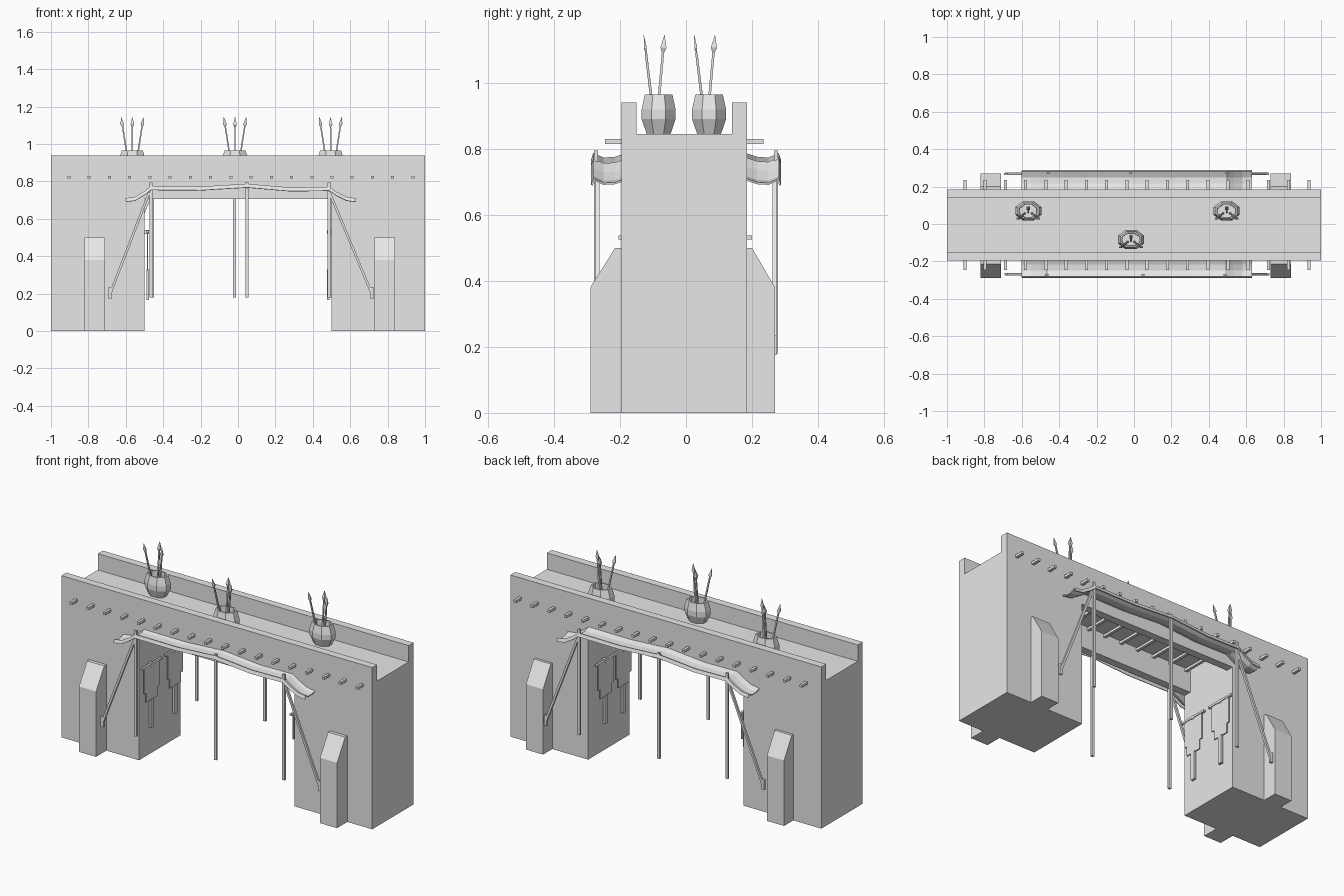
import bpy, bmesh, math
from mathutils import Vector, Matrix

old = bpy.data.objects.get("Cube")
if old:
    bpy.data.objects.remove(old, do_unlink=True)

stone = bpy.data.materials.new("plain grey")
stone.use_nodes = True
stone.diffuse_color = (0.8, 0.8, 0.8, 1)
stone.node_tree.nodes["Principled BSDF"].inputs["Base Color"].default_value = (0.8, 0.8, 0.8, 1)


def finish(name, bm, recalc=True):
    if recalc:
        bmesh.ops.recalc_face_normals(bm, faces=bm.faces[:])
    mesh = bpy.data.meshes.new(name)
    bm.to_mesh(mesh)
    bm.free()
    mesh.materials.append(stone)
    obj = bpy.data.objects.new(name, mesh)
    bpy.context.collection.objects.link(obj)
    return obj


def prism(name, outline, axis, lo, hi):
    """Extrude an outline of (horizontal, z) points along x or y."""
    bm = bmesh.new()
    place = (lambda p, d: (d, p[0], p[1])) if axis == "x" else (lambda p, d: (p[0], d, p[1]))
    face = bm.faces.new([bm.verts.new(place(p, lo)) for p in outline])
    out = bmesh.ops.extrude_face_region(bm, geom=[face])
    shift = Vector((hi - lo, 0, 0) if axis == "x" else (0, hi - lo, 0))
    bmesh.ops.translate(bm, vec=shift, verts=[v for v in out["geom"] if isinstance(v, bmesh.types.BMVert)])
    return finish(name, bm)


def box(name, x, y, z):
    return prism(name, [(x[0], z[0]), (x[1], z[0]), (x[1], z[1]), (x[0], z[1])], "y", *y)


def rod(name, a, b, r1, r2, sides=4, flat=1):
    """Tapered stick from a to b; flat squashes its depth."""
    a, b = Vector(a), Vector(b)
    bm = bmesh.new()
    bmesh.ops.create_cone(bm, cap_ends=True, segments=sides, radius1=r1, radius2=r2, depth=(b - a).length)
    bmesh.ops.rotate(bm, verts=bm.verts, matrix=Matrix.Rotation(math.pi / sides, 3, "Z"))
    bmesh.ops.scale(bm, vec=(1, flat, 1), verts=bm.verts)
    turn = Vector((0, 0, 1)).rotation_difference(b - a).to_matrix().to_4x4()
    bm.transform(Matrix.Translation((a + b) / 2) @ turn)
    return finish(name, bm)


# Bridge: two arched side walls, two leg cores, thin deck
arch = [(-1, 0), (-0.5, 0), (-0.5, 0.705), (0.5, 0.705), (0.5, 0), (1, 0), (1, 0.94), (-1, 0.94)]
prism("front_wall", arch, "y", -0.195, -0.15)
prism("back_wall", arch, "y", 0.14, 0.185)
for side, x in (("right", (-1, -0.5)), ("left", (0.5, 1))):
    box(side + "_leg", x, (-0.15, 0.14), (0, 0.845))
box("deck", (-0.5, 0.5), (-0.15, 0.14), (0.835, 0.845))

# Buttresses running through the legs
slope = [(-0.29, 0), (0.27, 0), (0.27, 0.38), (0.2, 0.5), (-0.215, 0.5), (-0.29, 0.38)]
prism("right_buttress", slope, "x", -0.82, -0.71)
prism("left_buttress", slope, "x", 0.73, 0.84)

# Floor beams poking out of both walls
for i in range(18):
    x = -0.904 + i * 0.1082
    box("floor_beam", (x - 0.008, x + 0.008), (-0.245, 0.235), (0.815, 0.83))


# Awnings: cloth, posts and braces, the back one turned half round
def awning(side, s):
    def at(x, y, z):
        return (0.015 + s * (x - 0.015), s * y, z)

    stations = [(-0.6, 0.708), (-0.55, 0.715), (-0.5, 0.745), (-0.465, 0.772), (-0.2, 0.77),
                (0.048, 0.785), (0.28, 0.765), (0.487, 0.768), (0.53, 0.74), (0.58, 0.715), (0.63, 0.708)]
    depth = [(-0.18, 0.0), (-0.215, -0.012), (-0.25, -0.014), (-0.28, 0.0), (-0.285, -0.018)]
    bm = bmesh.new()
    rows = [[bm.verts.new(at(x, y, z + dz)) for y, dz in depth] for x, z in stations]
    for r, n in zip(rows, rows[1:]):
        for j in range(len(depth) - 1):
            bm.faces.new((r[j], r[j + 1], n[j + 1], n[j]))
    cloth = finish(side + "_awning_cloth", bm)
    thick = cloth.modifiers.new("thickness", "SOLIDIFY")
    thick.thickness = 0.006
    thick.offset = 0

    for x in (-0.465, 0.048, 0.487):
        px, py, _ = at(x, -0.273, 0)
        box(side + "_awning_post", (px - 0.008, px + 0.008), (py - 0.006, py + 0.006), (0.18, 0.795))
    for top, foot in ((-0.475, -0.683), (0.49, 0.715)):
        rod(side + "_brace", at(top, -0.268, 0.74), at(foot, -0.268, 0.2), 0.009, 0.009)
        fx, fy, _ = at(foot, -0.268, 0)
        box(side + "_brace_foot", (fx - 0.009, fx + 0.009), (fy - 0.006, fy + 0.006), (0.175, 0.235))


awning("front", 1)
awning("back", -1)

# Hanging banners on the inner faces of the legs
for side, wall, s, places in (("right", -0.5, 1, (-0.105, 0.11)), ("left", 0.5, -1, (0.05, -0.115))):
    for y in places:
        def slab(part, near, far, half, lo, hi):
            x = sorted((wall + s * near, wall + s * far))
            box(side + "_banner_" + part, x, (y - half, y + half), (lo, hi))
        slab("bar", 0.012, 0.024, 0.09, 0.525, 0.537)
        slab("hook", 0, 0.024, 0.008, 0.52, 0.54)
        slab("cloth", 0.014, 0.02, 0.068, 0.38, 0.527)
        slab("lower_cloth", 0.014, 0.02, 0.05, 0.325, 0.38)
        slab("tail", 0.01, 0.024, 0.013, 0.165, 0.33)

# Oval eight-sided pots holding three spears each
for px, py in ((-0.565, 0.07), (-0.016, -0.083), (0.495, 0.07)):
    profile = [(0.037, 0.845), (0.053, 0.89), (0.053, 0.92), (0.043, 0.965), (0.036, 0.965), (0.034, 0.87)]
    bm = bmesh.new()
    rings = [[bm.verts.new((px + 1.42 * r * math.cos(k * math.pi / 4 + math.pi / 8),
                            py + 1.05 * r * math.sin(k * math.pi / 4 + math.pi / 8), z))
              for k in range(8)] for r, z in profile]
    for a, b in zip(rings, rings[1:]):
        for k in range(8):
            bm.faces.new((a[k], a[k - 1], b[k - 1], b[k]))
    bm.faces.new(rings[0])
    bm.faces.new(rings[-1])
    finish("pot", bm)

    for dx, dy, flat in ((-0.06, -0.045, 0.45), (0, 0.018, 1), (0.06, -0.045, 0.45)):
        foot = Vector((px + dx * 0.3, py + dy * 0.1 - 0.008, 0.875))
        tip = Vector((px + dx, py + dy, 1.145))
        neck, belly = foot.lerp(tip, 0.8), foot.lerp(tip, 0.86)
        rod("spear_shaft", foot, neck, 0.006, 0.005)
        rod("spear_head_base", neck, belly, 0.005, 0.013, 4, flat)
        rod("spear_head_tip", belly, tip, 0.013, 0.0005, 4, flat)
